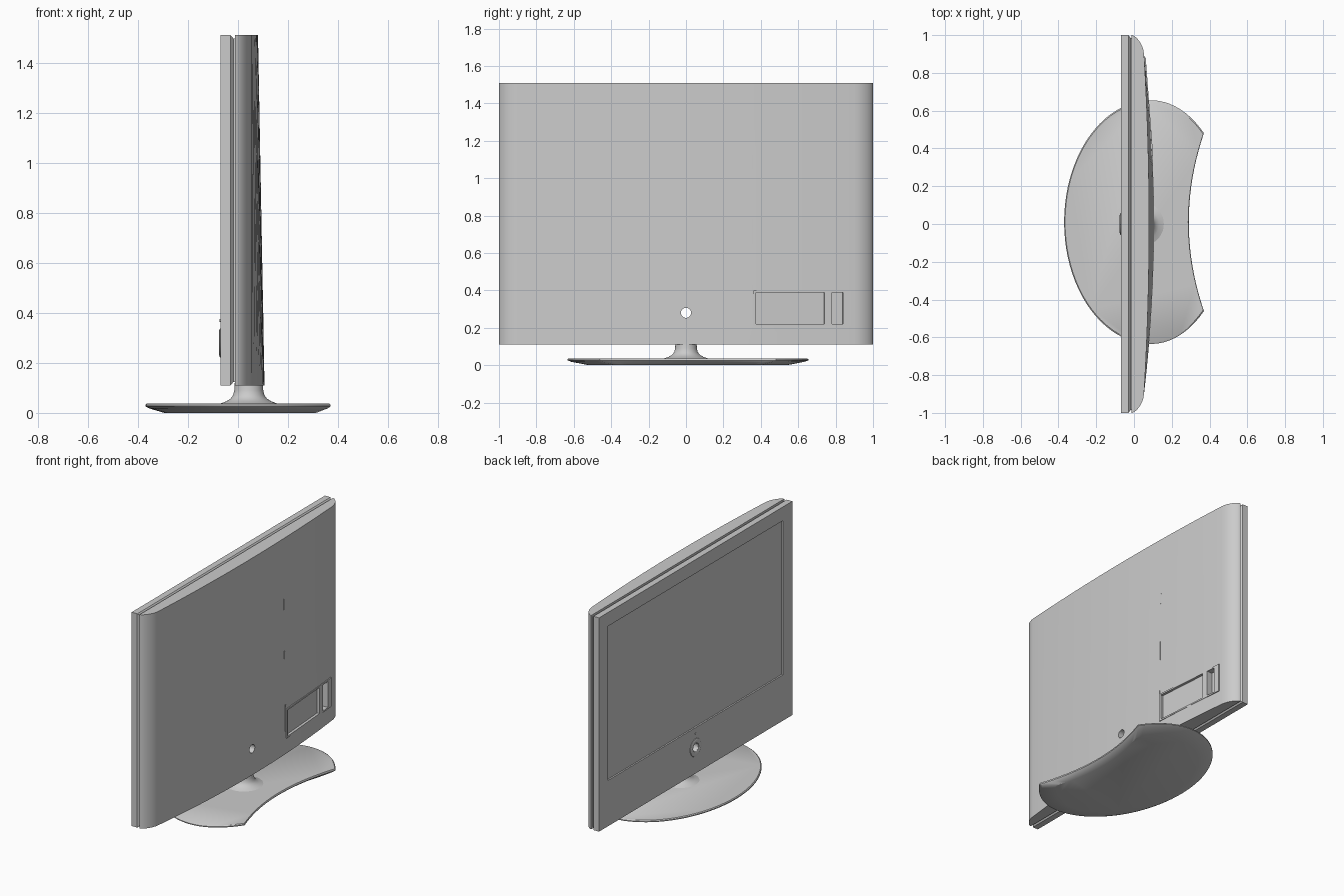
import bpy
import bmesh
from math import cos, sin, pi, acos, atan2
from mathutils import Matrix, Vector

cube = bpy.data.objects.get("Cube")
if cube:
    bpy.data.objects.remove(cube)

BOTTOM, TOP = 0.11, 1.51
MID = (BOTTOM + TOP) / 2

grey = bpy.data.materials.new("light_grey")
grey.use_nodes = True
grey.diffuse_color = (0.6, 0.6, 0.6, 1)
grey.node_tree.nodes["Principled BSDF"].inputs["Base Color"].default_value = (0.6, 0.6, 0.6, 1)


def finish(name, bm, smooth=False):
    bmesh.ops.recalc_face_normals(bm, faces=bm.faces)
    mesh = bpy.data.meshes.new(name)
    bm.to_mesh(mesh)
    bm.free()
    mesh.materials.append(grey)
    obj = bpy.data.objects.new(name, mesh)
    bpy.context.collection.objects.link(obj)
    if smooth:
        activate(obj)
        bpy.ops.object.shade_smooth_by_angle(angle=0.6)
    return obj


def activate(obj):
    bpy.ops.object.select_all(action="DESELECT")
    obj.select_set(True)
    bpy.context.view_layer.objects.active = obj


def loft(name, rings, smooth=False, closed=False):
    """Skin matching rings of points; cap the ends unless the loft loops."""
    bm = bmesh.new()
    loops = [[bm.verts.new(p) for p in ring] for ring in rings]
    pairs = list(zip(loops, loops[1:]))
    if closed:
        pairs.append((loops[-1], loops[0]))
    else:
        bm.faces.new(loops[0])
        bm.faces.new(loops[-1])
    for a, b in pairs:
        for i in range(len(a)):
            j = (i + 1) % len(a)
            bm.faces.new((a[i], a[j], b[j], b[i]))
    return finish(name, bm, smooth)


def box(name, centre, size, turn=0):
    bm = bmesh.new()
    place = Matrix.Translation(centre) @ Matrix.Rotation(turn, 4, "Z")
    bmesh.ops.create_cube(bm, size=1, matrix=place @ Matrix.Diagonal((*size, 1)))
    return finish(name, bm)


def rod(name, centre, radius, length):
    bm = bmesh.new()
    place = Matrix.Translation(centre) @ Matrix.Rotation(pi / 2, 4, "Y")
    bmesh.ops.create_cone(bm, cap_ends=True, segments=32, radius1=radius,
                          radius2=radius, depth=length, matrix=place)
    return finish(name, bm)


def cut(obj, cutters):
    for cutter in cutters:
        cutter.hide_render = True
        mod = obj.modifiers.new("cut", "BOOLEAN")
        mod.operation = "DIFFERENCE"
        mod.solver = "EXACT"
        mod.object = cutter
        activate(obj)
        bpy.ops.object.modifier_apply(modifier=mod.name)


# Front panel with a chamfered rear edge that forms the side groove
def rectangle(x, inset):
    h, z0, z1 = 1 - inset, BOTTOM + inset, TOP - inset
    return [(x, -h, z0), (x, h, z0), (x, h, z1), (x, -h, z1)]


panel = loft("front_panel", [rectangle(-0.07, 0), rectangle(-0.03, 0),
                             rectangle(-0.018, 0.014), rectangle(-0.012, 0.014)])


# Curved rear shell, fuller at the bottom than at the top
def shell_x(y, z):
    a = abs(y)
    bulge = 0.053 - 0.026 * (z - BOTTOM) / (TOP - BOTTOM)
    if a < 0.9:
        return 0.053 + bulge * (1 - (a / 0.9) ** 2)
    return -0.012 + 0.065 * max(0, 1 - ((a - 0.9) / 0.1) ** 1.6) ** 0.625


flat = [-0.9 + 0.075 * i for i in range(25)]
corner = [0.9 + 0.1 * sin(pi / 2 * i / 8) for i in range(1, 9)]
spread = [-y for y in reversed(corner)] + flat + corner
shell = loft("rear_shell", [[(shell_x(y, z), y, z) for y in spread]
                            for z in (BOTTOM, TOP)], smooth=True)

# Port surround: a tilted plate whose ends stand proud of the curved shell
PORT_Z = 0.305
near = Vector((shell_x(0.36, PORT_Z) + 0.007, 0.36, PORT_Z))
far = Vector((shell_x(0.88, PORT_Z) + 0.007, 0.88, PORT_Z))
tilt = -atan2(far.x - near.x, far.y - near.y)
surround = box("port_surround", (near + far) / 2 - Vector((0.01, 0, 0)),
               (0.02, (far - near).length, 0.19), tilt)


def pocket(y0, y1, depth):
    mid = near.lerp(far, ((y0 + y1) / 2 - near.y) / (far.y - near.y))
    return box("port_cutter", mid, (2 * depth, y1 - y0, 0.17), tilt)


pockets = [pocket(0.375, 0.74, 0.017), pocket(0.78, 0.84, 0.04)]
hole = rod("hole_cutter", (0, 0, 0.28), 0.027, 0.5)
screen = box("screen_cutter", (-0.07, 0, 0.915), (0.02, 1.81, 1.01))
cut(panel, [screen, hole])
cut(shell, [hole] + pockets)
cut(surround, pockets)
for cutter in [screen, hole] + pockets:
    bpy.data.objects.remove(cutter)
activate(shell)
bpy.ops.object.shade_smooth_by_angle(angle=0.6)

# Short raised seams up the rear shell
for z0, z1 in ((0.25, 0.43), (0.65, 0.78), (1.05, 1.12)):
    z = (z0 + z1) / 2
    box("rear_seam", (shell_x(0.355, z), 0.355, z), (0.006, 0.005, z1 - z0))

# Rounded ring around the through hole, with a status light above
ring = []
for i in range(40):
    t = 2 * pi * i / 40
    ring.append([(-0.069 - 0.007 * sin(s), r * cos(t), 0.28 + r * sin(t))
                 for s in [2 * pi * k / 12 for k in range(12)]
                 for r in [0.043 + 0.016 * cos(s)]])
loft("button_ring", ring, smooth=True, closed=True)
rod("status_light", (-0.07, 0, 0.37), 0.006, 0.006)


# Stand base: an oval with a concave bite out of its rear edge
def base_outline():
    points = []
    end = acos(0.28 / 0.41)
    for i in range(65):
        t = end + (2 * pi - 2 * end) * i / 64
        reach = 0.41 if cos(t) > 0 else 0.46
        points.append((0.09 + reach * cos(t), 0.645 * sin(t)))
    for i in range(1, 20):
        y = -0.47 + 0.94 * i / 20
        points.append((0.29 + 0.08 * (y / 0.47) ** 2, y))
    return points


loft("stand_base", [[(0.05 + (x - 0.05) * s, 0.01 + y * s, z) for x, y in base_outline()]
                    for z, s in ((0, 0.82), (0.018, 0.965), (0.026, 1), (0.032, 1), (0.037, 0.988))],
     smooth=True)

# Flared stand neck
neck = [(0.033, 0.125), (0.039, 0.11), (0.046, 0.09), (0.057, 0.073),
        (0.07, 0.063), (0.09, 0.058), (0.12, 0.057)]
loft("stand_neck", [[(0.043 + r * cos(2 * pi * i / 40), r * sin(2 * pi * i / 40), z)
                     for i in range(40)] for z, r in neck], smooth=True)
